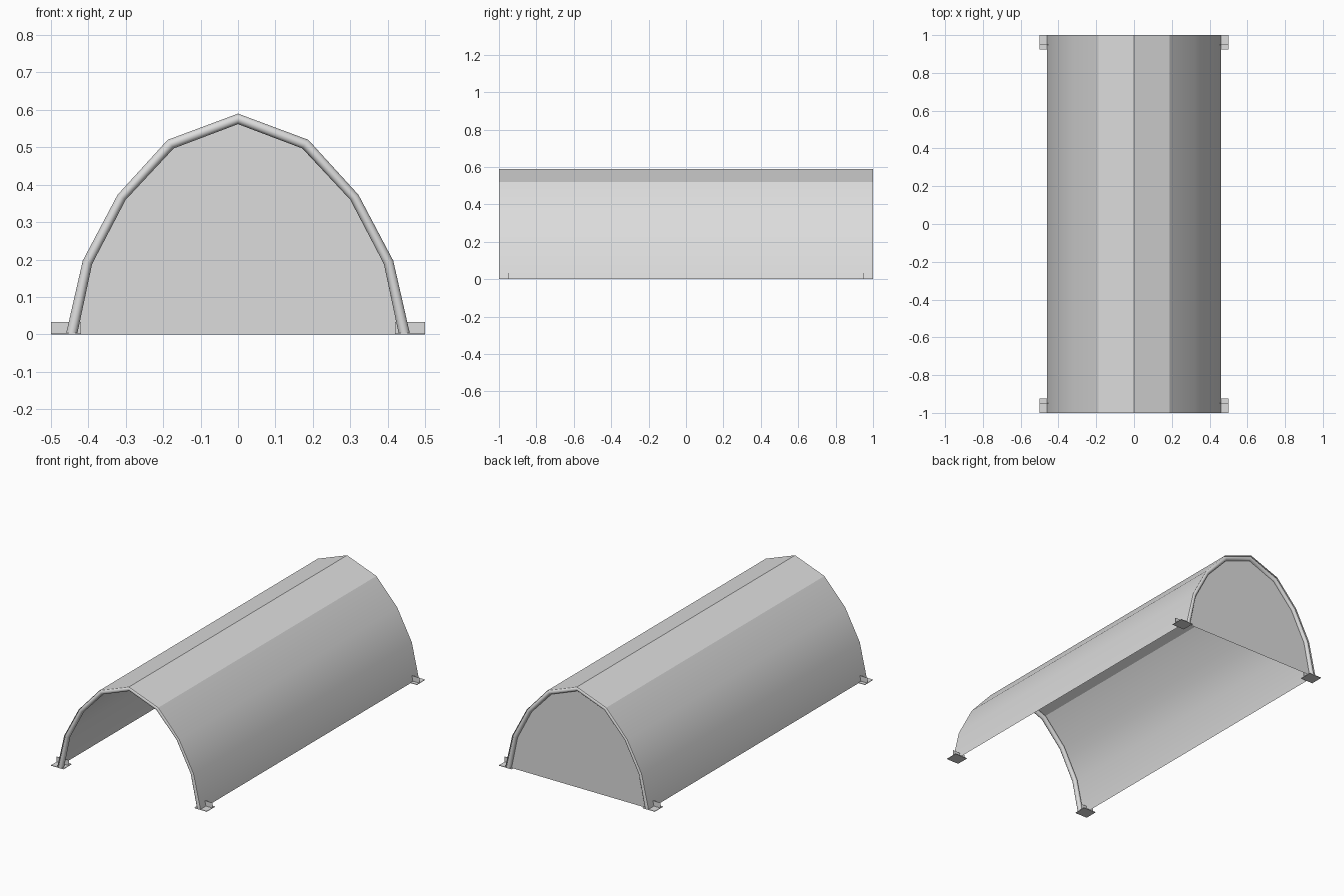
import bpy, bmesh, math
from mathutils import Vector

old = bpy.data.objects.get("Cube")
if old:
    bpy.data.objects.remove(old, do_unlink=True)

grey = bpy.data.materials.new("light_grey")
grey.use_nodes = True
colour = (0.72, 0.72, 0.72, 1)
grey.diffuse_color = colour
grey.node_tree.nodes["Principled BSDF"].inputs["Base Color"].default_value = colour


def finish(name, bm, smooth_angle=None, fix_normals=True):
    if fix_normals:
        bmesh.ops.recalc_face_normals(bm, faces=bm.faces)
    mesh = bpy.data.meshes.new(name)
    bm.to_mesh(mesh)
    bm.free()
    obj = bpy.data.objects.new(name, mesh)
    mesh.materials.append(grey)
    bpy.context.collection.objects.link(obj)
    if smooth_angle:
        bpy.ops.object.select_all(action='DESELECT')
        obj.select_set(True)
        bpy.context.view_layer.objects.active = obj
        bpy.ops.object.shade_smooth_by_angle(angle=math.radians(smooth_angle))
    return obj


def mirrored(half):
    return [Vector((-x, 0, z)) for x, z in half] + [Vector((x, 0, z)) for x, z in half[-2::-1]]


# Arch profiles from the ground up to the ridge, as (x, z)
outer = mirrored([(0.46, 0), (0.415, 0.197), (0.322, 0.373), (0.188, 0.52), (0, 0.59)])
inner = mirrored([(0.43, 0), (0.39, 0.188), (0.30, 0.36), (0.172, 0.497), (0, 0.562)])
TUBE = 0.015
END = 1 - TUBE

# Thin faceted roof sheet, in two bays
bm = bmesh.new()
rows = [[bm.verts.new((p.x, y, p.z)) for p in outer] for y in (-1, 0, 1)]
for a, b in zip(rows, rows[1:]):
    for i in range(len(outer) - 1):
        bm.faces.new((a[i], a[i + 1], b[i + 1], b[i]))
bm.normal_update()
if sum(f.normal.z for f in bm.faces) < 0:
    bmesh.ops.reverse_faces(bm, faces=bm.faces)
finish("roof_sheet", bm, 20, fix_normals=False)

# Mitred round arch tubes just under the sheet at both ends
SIDES = 12
for name, y in (("front_arch", -END), ("back_arch", END)):
    bm = bmesh.new()
    rings = []
    for o, i in zip(outer, inner):
        mid, half = (o + i) / 2, (o - i) / 2
        ring = []
        for k in range(SIDES):
            t = 2 * math.pi * k / SIDES
            p = mid + half * math.cos(t)
            ring.append(bm.verts.new((p.x, y + TUBE * math.sin(t), p.z)))
        rings.append(ring)
    for a, b in zip(rings, rings[1:]):
        for k in range(SIDES):
            n = (k + 1) % SIDES
            bm.faces.new((a[k], a[n], b[n], b[k]))
    bm.faces.new(rings[0])
    bm.faces.new(rings[-1])
    finish(name, bm, 35)

# Flat wall closing the back end
bm = bmesh.new()
bm.faces.new([bm.verts.new((*((o + i) / 2).xz[:1], END, o.z / 2 + i.z / 2))
              for o, i in zip(outer, inner)])
finish("back_wall", bm)


def add_box(bm, low, high):
    made = bmesh.ops.create_cube(bm, size=1)["verts"]
    for v in made:
        v.co = Vector([(l + h) / 2 + c * (h - l) for l, h, c in zip(low, high, v.co)])


# Feet: a ground plate with an upright fin across it
for side, sx in (("left", 1), ("right", -1)):
    for end, sy in (("front", -1), ("back", 1)):
        bm = bmesh.new()
        add_box(bm, (0.42, 0.925, 0), (0.5, 1, 0.003))
        add_box(bm, (0.42, 0.947, 0), (0.5, 0.95, 0.033))
        for v in bm.verts:
            v.co.x *= sx
            v.co.y *= sy
        finish(f"{end}_{side}_foot", bm)
